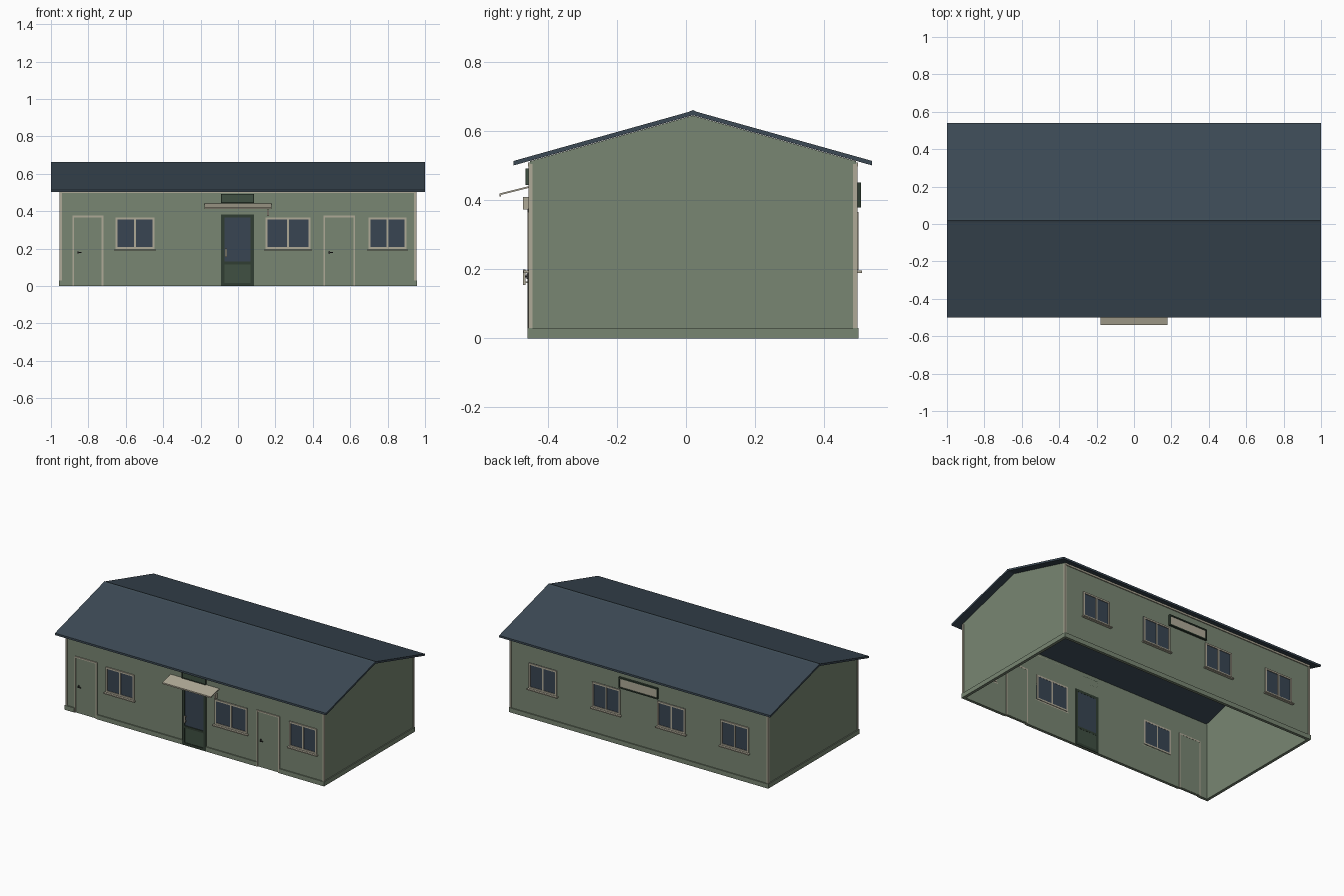
import bpy, bmesh

cube = bpy.data.objects.get("Cube")
if cube:
    bpy.data.objects.remove(cube, do_unlink=True)


def material(name, rgb):
    m = bpy.data.materials.new(name)
    m.use_nodes = True
    m.diffuse_color = (*rgb, 1)
    m.node_tree.nodes["Principled BSDF"].inputs["Base Color"].default_value = (*rgb, 1)
    return m


GREEN = material("sage green", (0.19, 0.24, 0.17))
SLATE = material("slate blue", (0.045, 0.068, 0.09))
GLASS = material("window glass", (0.04, 0.06, 0.085))
TRIM = material("beige trim", (0.43, 0.40, 0.31))
DARK = material("dark green", (0.03, 0.048, 0.032))
PANEL = material("panel green", (0.05, 0.08, 0.055))
METAL = material("dark metal", (0.03, 0.03, 0.028))

# Main dimensions
X, FRONT, BACK, T = 0.95, -0.453, 0.493, 0.012
RIDGE_Y, RIDGE_Z, SLOPE = 0.02, 0.66, 0.28


def finish(name, bm, mat):
    bmesh.ops.recalc_face_normals(bm, faces=bm.faces)
    me = bpy.data.meshes.new(name)
    bm.to_mesh(me)
    bm.free()
    me.materials.append(mat)
    ob = bpy.data.objects.new(name, me)
    bpy.context.collection.objects.link(ob)
    return ob


def boxes(name, mat, *spans):
    """One object made of boxes, each given as x, y and z ranges."""
    bm = bmesh.new()
    for xs, ys, zs in spans:
        verts = bmesh.ops.create_cube(bm, size=1)["verts"]
        for v in verts:
            v.co = [(a + b) / 2 + c * (b - a)
                    for c, (a, b) in zip(v.co, map(sorted, (xs, ys, zs)))]
    return finish(name, bm, mat)


def extrude_x(name, mat, profile, x0, x1):
    """Extrude a (y, z) outline along x."""
    bm = bmesh.new()
    face = bm.faces.new([bm.verts.new((x0, y, z)) for y, z in profile])
    out = bmesh.ops.extrude_face_region(bm, geom=[face])["geom"]
    for v in out:
        if isinstance(v, bmesh.types.BMVert):
            v.co.x = x1
    return finish(name, bm, mat)


def roof_z(y, drop=0.0):
    return RIDGE_Z - drop - SLOPE * abs(y - RIDGE_Y)


def wall_span(side, outside, inside=0.0):
    """Depth range through the front (-1) or back (1) wall."""
    face = FRONT if side < 0 else BACK
    return (face + side * outside, face - side * (T + inside))


def border(x0, x1, z0, z1, w, ys, bottom=True):
    spans = [((x0, x0 + w), ys, (z0, z1)), ((x1 - w, x1), ys, (z0, z1)),
             ((x0 + w, x1 - w), ys, (z1 - w, z1))]
    if bottom:
        spans.append(((x0 + w, x1 - w), ys, (z0, z0 + w)))
    return spans


# Walls: hollow and open underneath
for side, label in ((-1, "front"), (1, "back")):
    ys = wall_span(side, 0)
    boxes(label + "_wall", GREEN, ((-X, X), ys, (0, roof_z(ys[0], 0.014))))
    boxes(label + "_eave_trim", TRIM, ((-X, X), wall_span(side, 0.006), (0.498, 0.51)))
gable = [(FRONT, 0), (BACK, 0), (BACK, roof_z(BACK, 0.014)),
         (RIDGE_Y, RIDGE_Z - 0.014), (FRONT, roof_z(FRONT, 0.014))]
for s, label in ((-1, "right"), (1, "left")):
    extrude_x(label + "_gable_wall", GREEN, gable, s * X, s * (X - T))

# Roof and ridge cap
eaves = (-0.50, 0.54)
outer = [(eaves[0], roof_z(eaves[0])), (RIDGE_Y, RIDGE_Z), (eaves[1], roof_z(eaves[1]))]
extrude_x("roof", SLATE, outer + [(y, z - 0.013) for y, z in reversed(outer)], -1, 1)
cap = [(RIDGE_Y - 0.012, roof_z(eaves[0] + 0.508)), (RIDGE_Y, RIDGE_Z + 0.002),
       (RIDGE_Y + 0.012, roof_z(RIDGE_Y + 0.012))]
extrude_x("ridge_cap", SLATE, cap, -1, 1)

# Plinth, interrupted at the front doors
DOORS = ((-0.886, -0.72), (0.457, 0.626))
ENTRY = (-0.09, 0.085)
P, H = 0.007, 0.03
stops = [-X - P, *DOORS[0], *ENTRY, *DOORS[1], X + P]
front_spans = [((a, b), wall_span(-1, P), (0, H)) for a, b in zip(stops[::2], stops[1::2])]
side_spans = [((s * (X + P), s * (X - T)), (FRONT, BACK), (0, H)) for s in (-1, 1)]
boxes("plinth", GREEN, *front_spans, *side_spans,
      ((-X - P, X + P), wall_span(1, P), (0, H)))

# Corner boards
for s in (-1, 1):
    for side in (-1, 1):
        face = FRONT if side < 0 else BACK
        boxes("corner_board", TRIM, ((s * (X - 0.008), s * (X + 0.004)),
              (face - side * 0.008, face + side * 0.004), (H, 0.505)))


def window(side, x0, x1, z0=0.198, z1=0.366):
    boxes("window_glass", GLASS, ((x0, x1), wall_span(side, 0.002, 0.002), (z0, z1)))
    ys = wall_span(side, 0.007, 0.003)
    mid = (x0 + x1) / 2
    boxes("window_frame", TRIM, *border(x0, x1, z0, z1, 0.011, ys),
          ((mid - 0.005, mid + 0.005), ys, (z0, z1)))
    boxes("window_sill", TRIM, ((x0 - 0.008, x1 + 0.008), wall_span(side, 0.018),
                                (z0 - 0.009, z0 - 0.002)))


for x0, x1 in ((-0.655, -0.446), (0.147, 0.388), (0.698, 0.901)):
    window(-1, x0, x1)
for s in (-1, 1):
    for mid in (0.24, 0.708):
        window(1, s * mid - 0.103, s * mid + 0.103)

# Plain side doors
for x0, x1 in DOORS:
    boxes("door_leaf", GREEN, ((x0, x1), wall_span(-1, 0.002, 0.002), (0.004, 0.37)))
    boxes("door_frame", TRIM, *border(x0, x1, 0, 0.376, 0.009, wall_span(-1, 0.006, 0.003), False))
    boxes("door_handle", METAL, ((x0 + 0.028, x0 + 0.05), (FRONT - 0.014, FRONT - 0.009), (0.176, 0.182)),
          ((x0 + 0.028, x0 + 0.034), (FRONT - 0.01, FRONT), (0.172, 0.188)))

# Glazed entrance door
e0, e1 = ENTRY
ys = wall_span(-1, 0.007, 0.003)
boxes("entry_frame", DARK, *border(e0, e1, 0, 0.382, 0.017, ys),
      ((e0, e1), ys, (0.116, 0.13)))
boxes("entry_glass", GLASS, ((e0 + 0.01, e1 - 0.01), wall_span(-1, 0.002, 0.002), (0.125, 0.37)))
boxes("entry_lower_panel", PANEL, ((e0 + 0.01, e1 - 0.01), wall_span(-1, 0.003, 0.002), (0.01, 0.12)))
boxes("entry_handle", TRIM, ((-0.07, -0.06), (FRONT - 0.02, FRONT - 0.013), (0.155, 0.2)),
      *[((-0.068, -0.062), (FRONT - 0.014, FRONT), (z, z + 0.005)) for z in (0.16, 0.19)])

# Canopy and the dark panel above it
extrude_x("canopy", TRIM, [(FRONT, 0.442), (-0.541, 0.42), (-0.541, 0.411),
                           (-0.537, 0.411), (-0.537, 0.416), (FRONT, 0.437)], -0.18, 0.18)
boxes("front_panel", PANEL, ((e0, e1), wall_span(-1, 0.01), (0.445, 0.492)))
boxes("front_panel_edge", DARK, *border(e0, e1, 0.445, 0.492, 0.004, wall_span(-1, 0.013)))

# Wall lamp beside the entrance
boxes("wall_lamp", TRIM, ((0.154, 0.166), (FRONT - 0.02, FRONT), (0.374, 0.41)))

# Framed panel on the back wall
boxes("back_panel", TRIM, ((-0.14, 0.14), wall_span(1, 0.009), (0.383, 0.45)))
boxes("back_panel_frame", DARK, *border(-0.144, 0.144, 0.38, 0.452, 0.008, wall_span(1, 0.014)))
